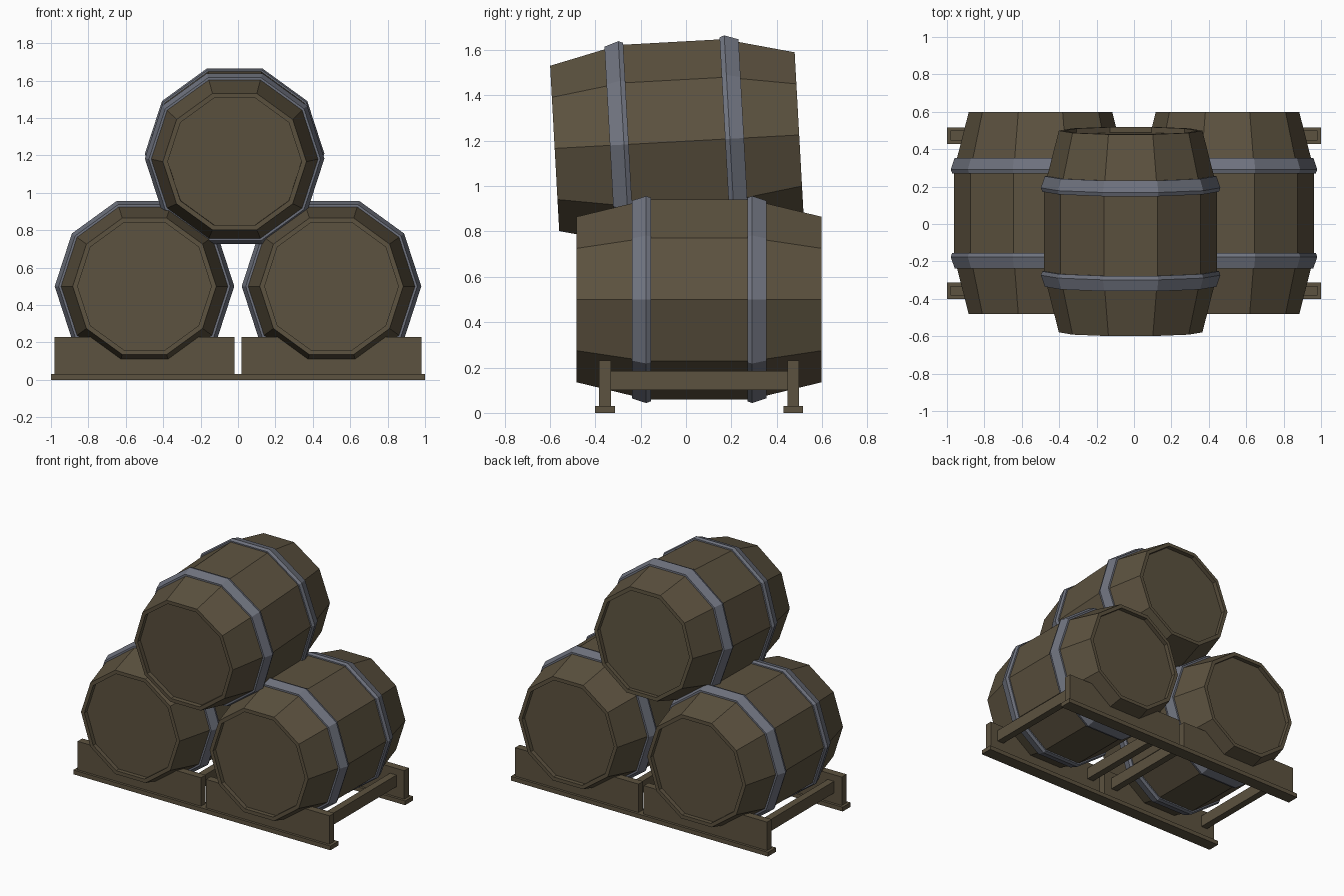
import bpy, bmesh, math
from mathutils import Matrix

if "Cube" in bpy.data.objects:
    bpy.data.objects.remove(bpy.data.objects["Cube"])

SIDES = 10
APO = math.cos(math.pi / SIDES)   # apothem / radius of the decagon
YC = 0.058                        # depth centre of the rack


def material(name, rgb):
    m = bpy.data.materials.new(name)
    m.diffuse_color = (*rgb, 1)
    m.use_nodes = True
    m.node_tree.nodes["Principled BSDF"].inputs["Base Color"].default_value = m.diffuse_color
    return m


wood = material("dark wood", (0.107, 0.084, 0.050))
iron = material("grey iron", (0.160, 0.172, 0.212))


def finish(bm, name, mat):
    bmesh.ops.recalc_face_normals(bm, faces=bm.faces)
    me = bpy.data.meshes.new(name)
    bm.to_mesh(me)
    bm.free()
    me.materials.append(mat)
    ob = bpy.data.objects.new(name, me)
    bpy.context.collection.objects.link(ob)
    return ob


def lathe(name, profile, mat, closed):
    """Ten-sided turning along y; profile holds (y, apothem) pairs."""
    bm = bmesh.new()
    rings = []
    for y, a in profile:
        r = a / APO
        rings.append([bm.verts.new((r * math.cos(2 * math.pi * i / SIDES), y,
                                    r * math.sin(2 * math.pi * i / SIDES)))
                      for i in range(SIDES)])
    pairs = list(zip(rings, rings[1:]))
    if closed:
        pairs.append((rings[-1], rings[0]))
    else:
        bm.faces.new(rings[0])
        bm.faces.new(rings[-1])
    for p, q in pairs:
        for i in range(SIDES):
            j = (i + 1) % SIDES
            bm.faces.new((p[i], p[j], q[j], q[i]))
    return finish(bm, name, mat)


def box(name, x, y, z):
    bm = bmesh.new()
    bmesh.ops.create_cube(bm, size=1)
    for v in bm.verts:
        v.co = [lo + (c + 0.5) * (hi - lo) for c, (lo, hi) in zip(v.co, (x, y, z))]
    return finish(bm, name, wood)


def barrel(name, loc, tilt=0.0):
    place = Matrix.Translation(loc) @ Matrix.Rotation(tilt, 4, 'X')
    # staves with a recessed head at each end
    half = [(0.51, 0.34), (0.54, 0.34), (0.54, 0.365), (0.23, 0.44)]
    prof = [(-y, a) for y, a in half] + half[::-1]
    parts = [lathe(name + "_body", prof, wood, False)]
    # two iron hoops sitting on the bends
    hoop = [(0.296, 0.415), (0.296, 0.436), (0.234, 0.4565),
            (0.213, 0.449), (0.213, 0.435)]
    for s, side in ((-1, "front"), (1, "back")):
        parts.append(lathe(f"{name}_{side}_hoop", [(s * y, a) for y, a in hoop], iron, True))
    for p in parts:
        p.matrix_world = place


# barrels
barrel("left_barrel", (-0.5, YC, 0.5))
barrel("right_barrel", (0.5, YC, 0.5))
barrel("top_barrel", (-0.018, -0.04, 1.196), math.radians(3.15))

# one rack under each lower barrel
for sx, side in ((-0.5, "left"), (0.5, "right")):
    for sy, end in ((-1, "front"), (1, "back")):
        y = YC + sy * 0.415
        box(f"{side}_{end}_foot", (sx - 0.5, sx + 0.5), (y - 0.044, y + 0.044), (0, 0.03))
        box(f"{side}_{end}_board", (sx - 0.48, sx + 0.48), (y - 0.026, y + 0.026), (0.03, 0.23))
    for k, pos in ((-1, "a"), (1, "b")):
        x = sx + k * 0.395
        box(f"{side}_cross_bar_{pos}", (x - 0.025, x + 0.025), (YC - 0.4, YC + 0.4), (0.102, 0.184))
